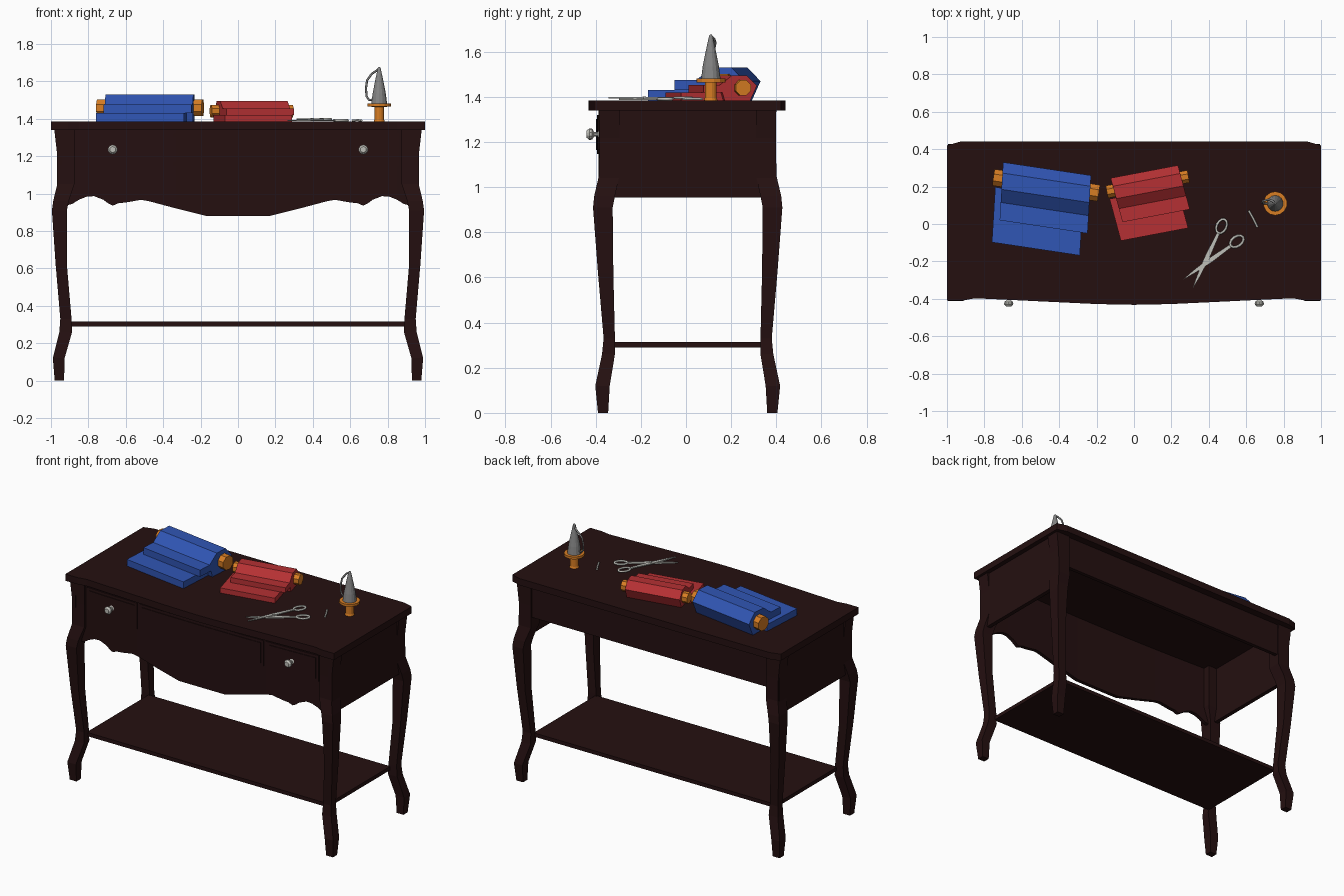
import bpy, bmesh, math
from mathutils import Vector, Matrix

if "Cube" in bpy.data.objects:
    bpy.data.objects.remove(bpy.data.objects["Cube"])


def material(name, rgb):
    m = bpy.data.materials.new(name)
    m.diffuse_color = (*rgb, 1)
    m.use_nodes = True
    m.node_tree.nodes["Principled BSDF"].inputs["Base Color"].default_value = m.diffuse_color
    return m


WOOD = material("dark_wood", (0.018, 0.0050, 0.0053))
BLUE = material("blue_cloth", (0.030, 0.092, 0.46))
RED = material("red_cloth", (0.46, 0.030, 0.033))
ORANGE = material("orange_wood", (0.68, 0.205, 0.017))
GREY = material("grey_thread", (0.23, 0.23, 0.23))
STEEL = material("pale_steel", (0.52, 0.52, 0.48))
TOP_Z = 1.385


def finish(name, bm, mat):
    bmesh.ops.recalc_face_normals(bm, faces=bm.faces)
    me = bpy.data.meshes.new(name)
    bm.to_mesh(me)
    bm.free()
    me.materials.append(mat)
    ob = bpy.data.objects.new(name, me)
    bpy.context.collection.objects.link(ob)
    return ob


def loft(name, rings, mat):
    """Skin a list of equal-length closed rings and cap both ends."""
    bm = bmesh.new()
    rows = [[bm.verts.new(p) for p in ring] for ring in rings]
    n = len(rows[0])
    for a, b in zip(rows, rows[1:]):
        for i in range(n):
            j = (i + 1) % n
            bm.faces.new((a[i], a[j], b[j], b[i]))
    bm.faces.new(rows[0])
    bm.faces.new(rows[-1])
    return finish(name, bm, mat)


def box(name, x0, x1, y0, y1, z0, z1, mat):
    ring = [(x0, y0), (x1, y0), (x1, y1), (x0, y1)]
    return loft(name, [[(x, y, z) for x, y in ring] for z in (z0, z1)], mat)


def lathe(name, profile, sides, mat, matrix):
    """Turn (radius, height) points about z, then place with a matrix."""
    rings = []
    for r, h in profile:
        angles = [2 * math.pi * (i + 0.5) / sides for i in range(sides)]
        rings.append([matrix @ Vector((r * math.cos(a), r * math.sin(a), h)) for a in angles])
    return loft(name, rings, mat)


def tube(name, pts, radius, mat, closed=False):
    cu = bpy.data.curves.new(name, "CURVE")
    cu.dimensions = "3D"
    cu.bevel_depth = radius
    cu.bevel_resolution = 1
    cu.use_fill_caps = True
    sp = cu.splines.new("POLY")
    sp.points.add(len(pts) - 1)
    for p, co in zip(sp.points, pts):
        p.co = (*co, 1)
    sp.use_cyclic_u = closed
    tmp = bpy.data.objects.new(name + "_path", cu)
    me = bpy.data.meshes.new_from_object(tmp)
    bpy.data.objects.remove(tmp)
    me.materials.clear()
    me.materials.append(mat)
    ob = bpy.data.objects.new(name, me)
    bpy.context.collection.objects.link(ob)
    return ob


# Table top: bowed front, clipped back corners
half = [(0, -0.432), (0.2, -0.428), (0.45, -0.416), (0.7, -0.404), (0.85, -0.397),
        (0.91, -0.408), (1, -0.408), (1, 0.42), (0.93, 0.44)]
outline = half + [(-x, y) for x, y in reversed(half[1:])]
loft("table_top", [[(x, y, z) for x, y in outline] for z in (1.34, TOP_Z)], WOOD)

# Curved legs: z, outer x, inner x, outer y, inner y
stations = [(0, .98, .93, .39, .345), (.12, .99, .927, .402, .338), (.26, .955, .887, .372, .315),
            (.33, .95, .89, .365, .315), (.62, .975, .915, .39, .322), (.91, .995, .915, .412, .325),
            (.96, .988, .905, .407, .315), (1.05, .966, .875, .386, .295),
            (1.2, .966, .875, .383, .295), (1.34, .982, .875, .385, .295)]
for sx, side in ((-1, "left"), (1, "right")):
    for sy, end in ((-1, "front"), (1, "back")):
        dy = 0.015 if sy > 0 else 0
        loft(f"{end}_{side}_leg",
             [[(sx * a, sy * c + dy, z) for a, c in ((xo, yo), (xi, yo), (xi, yi), (xo, yi))]
              for z, xo, xi, yo, yi in stations], WOOD)
    # Side panels
    a, b = sorted((sx * 0.94, sx * 0.968))
    box(f"{side}_panel", a, b, -0.384, 0.388, 0.955, 1.34, WOOD)

# Back rail and lower shelf
box("back_rail", -0.94, 0.94, 0.365, 0.39, 1.12, 1.34, WOOD)
box("shelf", -0.9, 0.9, -0.325, 0.335, 0.29, 0.315, WOOD)


def front_y(x):
    return -0.366 - 0.022 * (1 - (x / 0.9) ** 2)


def bowed_panel(name, columns, front, back):
    """Upright panel following the bowed front; columns are (x, low z, high z)."""
    loft(name, [[(x, front_y(x) - front, lo), (x, front_y(x) - front, hi),
                 (x, front_y(x) + back, hi), (x, front_y(x) + back, lo)]
                for x, lo, hi in columns], WOOD)


# Scalloped front apron
edge = [(0, .88), (.17, .88), (.33, .92), (.48, .96), (.52, .966), (.6, .952), (.64, .948), (.67, .935),
        (.695, .948), (.72, .967), (.77, .986), (.81, .983), (.85, .967), (.885, .945), (.92, .935)]
scallop = [(-x, z) for x, z in reversed(edge[1:])] + edge
bowed_panel("front_apron", [(x, z, 1.34) for x, z in scallop], 0, 0.025)

# Drawer fronts, each with a raised field
for name, x0, x1 in (("left", -.862, -.48), ("centre", -.46, .46), ("right", .48, .862)):
    for part, inset, out in (("drawer", 0, 0.006), ("drawer_field", 0.018, 0.010)):
        a, b = x0 + inset, x1 - inset
        cols = [(a + (b - a) * i / 8, 1.147 + inset, 1.32 - inset) for i in range(9)]
        bowed_panel(f"{name}_{part}", cols, out, 0)

# Drawer knobs
for x, side in ((-0.67, "left"), (0.67, "right")):
    place = Matrix.Translation((x, -0.37, 1.235)) @ Matrix.Rotation(math.pi / 2, 4, "X")
    lathe(f"{side}_knob", [(.02, 0), (.02, .014), (.01, .02), (.01, .037), (.024, .046),
                           (.026, .058), (.016, .07)], 10, STEEL, place)


def cloth_bolt(name, origin, u_dir, v_dir, s, half_len, core_len, mat):
    """Hexagonal roll with two loose layers in front, on a round core."""
    def extrude(part, profile, u0, u1):
        loft(f"{name}_{part}",
             [[(origin[0] + u * u_dir[0] + v * s * v_dir[0],
                origin[1] + u * u_dir[1] + v * s * v_dir[1], TOP_Z + z * s) for v, z in profile]
              for u in (u0, u1)], mat)
    extrude("roll", [(.088, .085), (.03, .145), (-.057, .145), (-.127, .09), (-.1, 0), (.05, 0)],
            -half_len, half_len)
    extrude("upper_layer", [(-.04, .045), (-.04, .09), (-.222, .09), (-.222, .045)],
            -half_len, half_len)
    extrude("lower_layer", [(-.05, 0), (-.05, .045), (-.345, .045), (-.345, 0)],
            -half_len - .034, half_len - .034)
    axis = Vector((*u_dir, 0)).normalized()
    place = (Matrix.Translation((*origin, TOP_Z + .073 * s))
             @ axis.to_track_quat("Z", "Y").to_matrix().to_4x4())
    lathe(f"{name}_core", [(.048 * s, -core_len), (.048 * s, core_len)], 8, ORANGE, place)


cloth_bolt("blue_bolt", (-.47, .207), (1, -.15), (.06, 1), 1, .235, .285, BLUE)
cloth_bolt("red_bolt", (.073, .213), (1, .19), (-.27, 1), .76, .18, .222, RED)

# Spool stand with cone of thread
SX, SY = 0.755, 0.11
stand = Matrix.Translation((SX, SY, TOP_Z))
lathe("spool_stand", [(.03, 0), (.026, .012), (.026, .078), (.064, .08), (.064, .096)], 14, ORANGE, stand)
lathe("thread_cone", [(.043, .096), (.036, .15), (.022, .22), (.008, .285), (.004, .291)],
      14, GREY, stand)
tube("loose_thread", [(SX, SY, 1.67), (.738, .125, 1.655), (.715, .13, 1.64), (.69, .122, 1.605),
                      (.684, .115, 1.56), (.688, .112, 1.52), (.70, .11, 1.50), (.722, .11, 1.502)],
     .006, GREY)

# Needle
tube("needle", [(.613, .072, 1.391), (.637, .03, 1.392), (.66, -.017, 1.391)], .006, STEEL)


# Scissors: tapered blade, shank and finger ring on each half
def scissor_half(name, tip, ring, z):
    tip, ring = Vector(tip), Vector(ring)
    d = (ring - tip).normalized()
    n = Vector((-d.y, d.x))
    length = (ring - tip).length - .036
    steps = [(0, .001), (.07, .008), (.17, .013), (.21, .012), (length, .008)]
    rings = []
    for t, w in steps:
        c = tip + d * t
        rings.append([(*(c + n * k * w), z + h) for k, h in ((-1, 0), (1, 0), (1, .007), (-1, .007))])
    loft(f"{name}_blade", rings, STEEL)
    loop = [ring + d * .04 * math.cos(a) + n * .026 * math.sin(a)
            for a in (2 * math.pi * i / 12 for i in range(12))]
    tube(f"{name}_ring", [(p.x, p.y, z + .004) for p in loop], .007, STEEL, True)


scissor_half("scissor_one", (.265, -.295), (.55, -.093), 1.387)
scissor_half("scissor_two", (.315, -.342), (.468, -.012), 1.393)
lathe("scissor_pivot", [(.009, 0), (.009, .016)], 8, STEEL, Matrix.Translation((.395, -.185, 1.387)))
